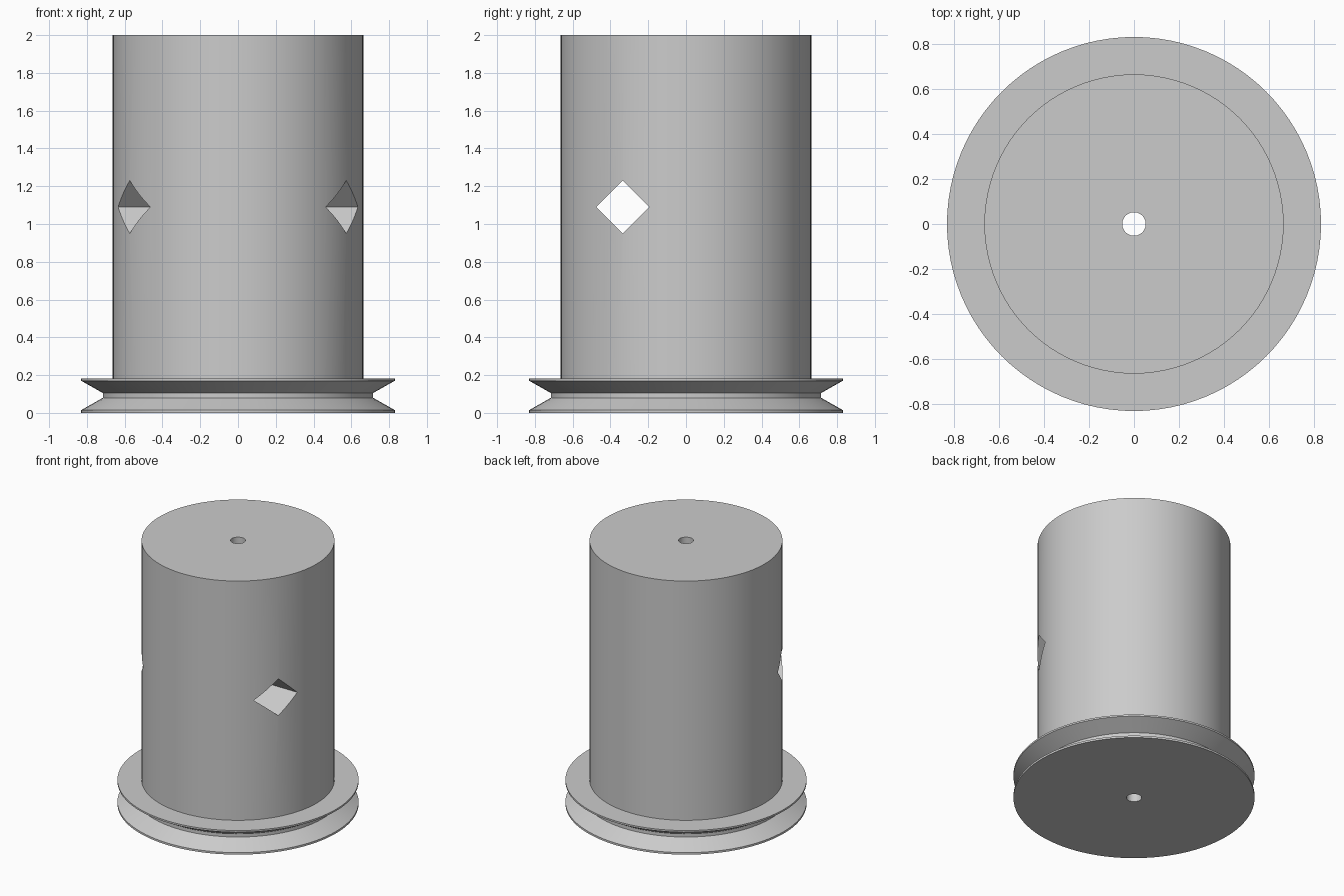
import bpy, bmesh, math
from mathutils import Matrix

cube = bpy.data.objects.get("Cube")
if cube:
    bpy.data.objects.remove(cube, do_unlink=True)

SEGMENTS = 96

# Single grey material
grey = bpy.data.materials.new("plain_grey")
grey.use_nodes = True
colour = (0.6, 0.6, 0.6, 1)
grey.diffuse_color = colour
grey.node_tree.nodes["Principled BSDF"].inputs["Base Color"].default_value = colour


def make_object(name, bm):
    bmesh.ops.recalc_face_normals(bm, faces=bm.faces)
    mesh = bpy.data.meshes.new(name)
    bm.to_mesh(mesh)
    bm.free()
    mesh.materials.append(grey)
    obj = bpy.data.objects.new(name, mesh)
    bpy.context.collection.objects.link(obj)
    return obj


def lathe(name, profile):
    """Spin a closed (radius, height) profile around z."""
    bm = bmesh.new()
    verts = [bm.verts.new((r, 0, z)) for r, z in profile]
    edges = [bm.edges.new((v, verts[i - 1])) for i, v in enumerate(verts)]
    bmesh.ops.spin(bm, geom=verts + edges, axis=(0, 0, 1), cent=(0, 0, 0),
                   angle=math.tau, steps=SEGMENTS, use_merge=True)
    bmesh.ops.remove_doubles(bm, verts=bm.verts, dist=1e-4)
    return make_object(name, bm)


# Drum with a grooved pulley rim at its foot and a shaft bore through the axis
bore, drum, rim, groove = 0.052, 0.664, 0.83, 0.715
body = lathe("pulley_drum", [
    (bore, 0), (rim, 0), (rim, 0.015), (groove, 0.08), (groove, 0.105),
    (rim, 0.17), (rim, 0.183), (drum, 0.183), (drum, 2), (bore, 2)])

# Diamond tunnel running across the drum, in front of the bore
bm = bmesh.new()
bmesh.ops.create_cube(bm, size=1)
side = 0.14 * math.sqrt(2)
bmesh.ops.scale(bm, vec=(3, side, side), verts=bm.verts)
bmesh.ops.rotate(bm, cent=(0, 0, 0), verts=bm.verts,
                 matrix=Matrix.Rotation(math.pi / 4, 3, 'X'))
bmesh.ops.translate(bm, vec=(0, -0.335, 1.09), verts=bm.verts)
cutter = make_object("tunnel_cutter", bm)
cutter.hide_render = True

tunnel = body.modifiers.new("tunnel", 'BOOLEAN')
tunnel.operation = 'DIFFERENCE'
tunnel.solver = 'EXACT'
tunnel.object = cutter

# Apply the cut, then smooth the round walls and keep the rims sharp
bpy.ops.object.select_all(action='DESELECT')
body.select_set(True)
bpy.context.view_layer.objects.active = body
bpy.ops.object.modifier_apply(modifier=tunnel.name)
bpy.data.objects.remove(cutter, do_unlink=True)
bpy.ops.object.shade_smooth_by_angle(angle=math.radians(25))
